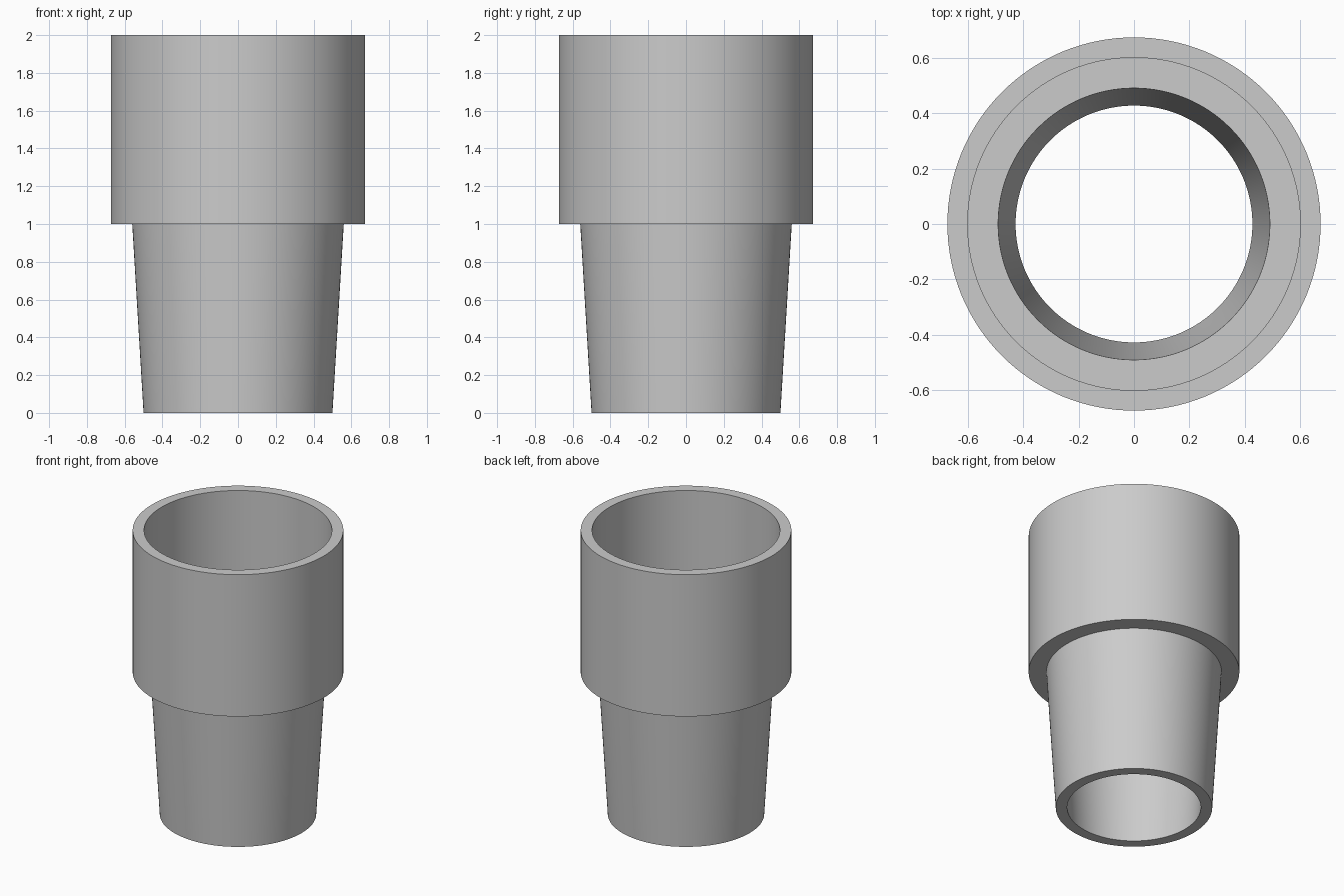
import bpy, bmesh, math

default = bpy.data.objects.get("Cube")
if default:
    bpy.data.objects.remove(default)

# Plain grey plastic
grey = bpy.data.materials.new("light_grey")
grey.use_nodes = True
colour = (0.6, 0.6, 0.6, 1)
grey.diffuse_color = colour
grey.node_tree.nodes["Principled BSDF"].inputs["Base Color"].default_value = colour

# Closed wall section as (radius, height): tapered spigot, stepped up to a straight socket
section = [
    (0.50, 0), (0.56, 1), (0.673, 1), (0.673, 2),
    (0.60, 2), (0.60, 1.07), (0.49, 1.07), (0.487, 1), (0.427, 0),
]


def revolve(name, profile, sides):
    """Spin a closed section around z into a solid ring."""
    bm = bmesh.new()
    verts = [bm.verts.new((r, 0, z)) for r, z in profile]
    edges = [bm.edges.new((a, b)) for a, b in zip(verts, verts[1:] + verts[:1])]
    bmesh.ops.spin(bm, geom=verts + edges, cent=(0, 0, 0), axis=(0, 0, 1),
                   angle=math.tau, steps=sides, use_merge=True)
    bmesh.ops.remove_doubles(bm, verts=bm.verts, dist=0.0001)
    bmesh.ops.recalc_face_normals(bm, faces=bm.faces)
    mesh = bpy.data.meshes.new(name)
    bm.to_mesh(mesh)
    bm.free()
    obj = bpy.data.objects.new(name, mesh)
    bpy.context.collection.objects.link(obj)
    return obj


# Hose adapter
adapter = revolve("hose_adapter", section, 128)
adapter.data.materials.append(grey)
bpy.ops.object.select_all(action="DESELECT")
adapter.select_set(True)
bpy.context.view_layer.objects.active = adapter
bpy.ops.object.shade_smooth_by_angle(angle=math.radians(30))
